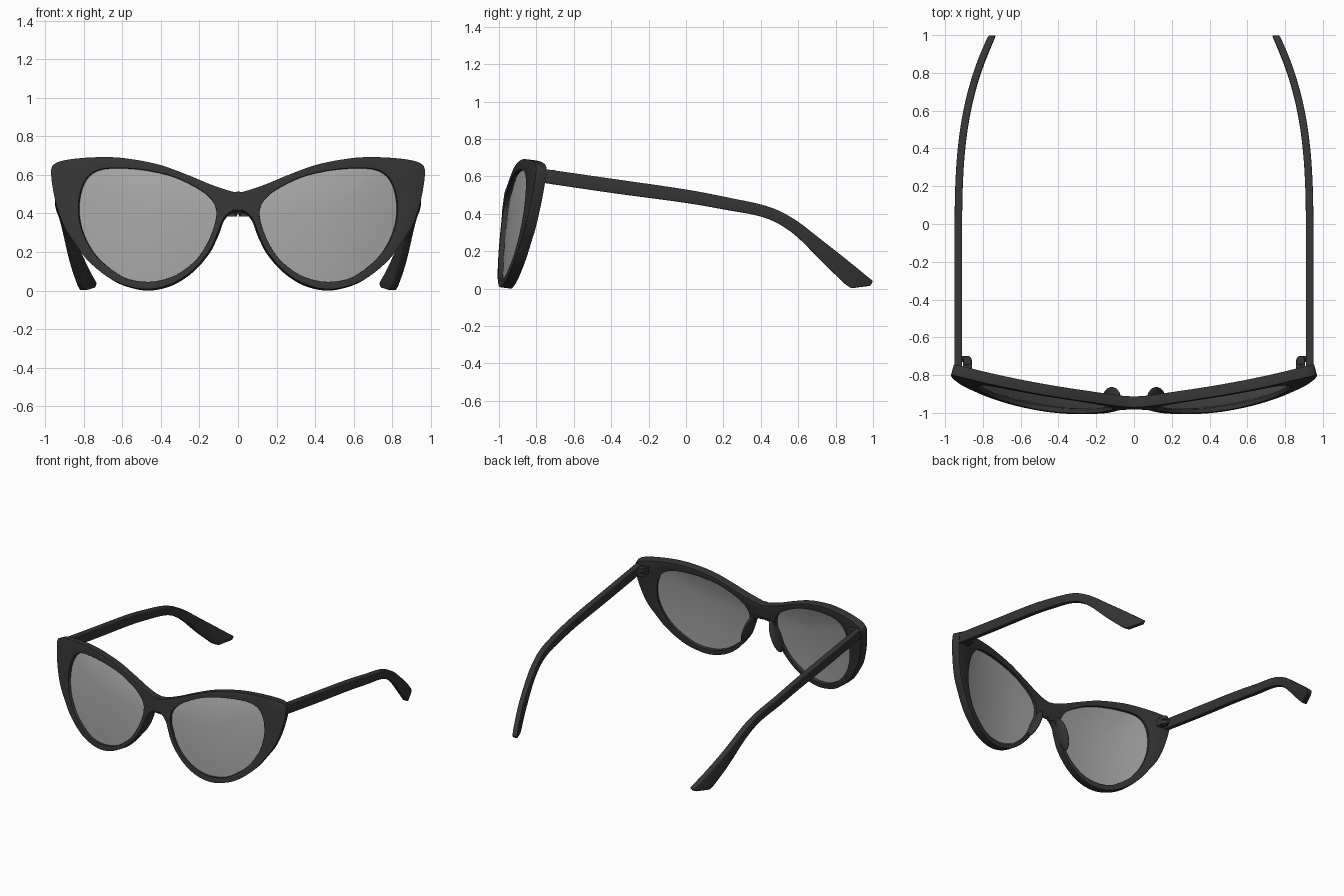
import bpy, bmesh, math
from mathutils import Vector

if "Cube" in bpy.data.objects:
    bpy.data.objects.remove(bpy.data.objects["Cube"])

def material(name, color):
    m = bpy.data.materials.new(name)
    m.diffuse_color = color
    m.use_nodes = True
    m.node_tree.nodes["Principled BSDF"].inputs["Base Color"].default_value = m.diffuse_color
    return m

DARK = material("dark_plastic", (0.035, 0.035, 0.035, 1))
TINT = material("tinted_lens", (0.37, 0.37, 0.37, 0.5))

def spline(pts, steps=6):
    """Smooth curve through pts[1:-1]; the end points only steer it."""
    P = [Vector(p) for p in pts]
    out = []
    for a, b, c, d in zip(P, P[1:], P[2:], P[3:]):
        for i in range(steps):
            t = i / steps
            out.append(0.5 * (2*b + (c - a)*t + (2*a - 5*b + 4*c - d)*t*t + (3*b - a - 3*c + d)*t**3))
    return out + [P[-2]]

def finish(name, verts, faces, mat, solid=0, bevel=0):
    """Make half a part, mirror it, then thicken and round it."""
    me = bpy.data.meshes.new(name)
    me.from_pydata([tuple(v) for v in verts], [], faces)
    bm = bmesh.new()
    bm.from_mesh(me)
    bmesh.ops.recalc_face_normals(bm, faces=bm.faces)
    if solid and sum(f.normal.y for f in bm.faces) > 0:
        bmesh.ops.reverse_faces(bm, faces=bm.faces)
    bm.to_mesh(me)
    bm.free()
    ob = bpy.data.objects.new(name, me)
    bpy.context.collection.objects.link(ob)
    me.materials.append(mat)
    ob.modifiers.new("mirror", 'MIRROR').merge_threshold = 0.0005
    if solid:
        s = ob.modifiers.new("solid", 'SOLIDIFY')
        s.thickness, s.offset = solid, 0
    if bevel:
        b = ob.modifiers.new("bevel", 'BEVEL')
        b.width, b.segments, b.angle_limit = bevel, 3, math.radians(50)
    bpy.ops.object.select_all(action='DESELECT')
    ob.select_set(True)
    bpy.context.view_layer.objects.active = ob
    bpy.ops.object.convert(target='MESH')
    bpy.ops.object.shade_smooth_by_angle(angle=math.radians(40))

# Half outline of the front and the lens opening, as (x, z)
OUTER = [(-.12, .54), (0, .51), (.12, .54), (.25, .593), (.40, .648), (.56, .68), (.69, .689),
         (.845, .68), (.937, .658), (.962, .61), (.942, .47), (.90, .34), (.845, .25), (.77, .15),
         (.66, .06), (.56, .018), (.455, .004), (.34, .032), (.235, .10), (.148, .20), (.105, .29),
         (.078, .36), (.04, .403), (0, .41), (-.04, .403)]
HOLE = [(.585, .632), (.455, .618), (.325, .585), (.195, .52), (.13, .46), (.11, .39), (.135, .29),
        (.195, .18), (.275, .105), (.36, .06), (.465, .042), (.585, .065), (.715, .16), (.79, .275),
        (.82, .395), (.81, .51), (.77, .59), (.70, .627)]
outer = spline(OUTER)
hole = spline([HOLE[-1]] + HOLE + HOLE[:2])[:-1]
C = Vector((.46, .42))

def ray(poly, a):
    """Point where a ray from the lens centre meets the outline."""
    d = Vector((math.cos(a), math.sin(a)))
    for p, q in zip(poly, poly[1:] + poly[:1]):
        e, w = q - p, p - C
        den = d.x * e.y - d.y * e.x
        if abs(den) < 1e-9:
            continue
        t = (w.x * e.y - w.y * e.x) / den
        s = (w.x * d.y - w.y * d.x) / den
        if t > 0 and -1e-5 <= s <= 1 + 1e-5:
            r = C + d * t
            return Vector((0 if abs(r.x) < 1e-4 else r.x, r.y))

def curved(p, bulge=0):
    """Wrap and tilt a flat point onto the curved front."""
    y = -.999 + .155 * p.x**2 + .132 * p.y - .01 * math.exp(-(p.x / .15)**2)
    return (p.x, y - bulge, p.y)

# One ray per outline point, plus a few along the centre line
targets = outer + [outer[-1].lerp(outer[0], i / 6) for i in range(1, 6)]
angles = sorted(math.atan2(p.y - C.y, p.x - C.x) % (2 * math.pi) for p in targets)
N = len(angles)

def ring_faces(rings):
    return [(r*N + i, r*N + (i+1) % N, (r+1)*N + (i+1) % N, (r+1)*N + i)
            for r in range(rings - 1) for i in range(N)]

inner_ring = [ray(hole, a) for a in angles]
outer_ring = [ray(outer, a) for a in angles]

# Front frame
finish("front_frame", [curved(p) for p in inner_ring + outer_ring], ring_faces(2), DARK,
       solid=.058, bevel=.01)

# Lenses, slightly domed
scales = [.12, .35, .6, .82, 1.012]
verts = [curved(C.lerp(p, s), .022 * (1 - s*s)) for s in scales for p in inner_ring]
faces = ring_faces(len(scales)) + [(i, (i+1) % N, len(scales) * N) for i in range(N)]
finish("lenses", verts + [curved(C, .022)], faces, TINT, solid=.012)

# Temples: top edge (y, z) and bottom edge (y, z) at each station
STATIONS = [(-.78, .643, -.78, .568), (-.4, .588, -.4, .512), (0, .53, 0, .458),
            (.25, .482, .22, .42), (.4, .45, .36, .395), (.5, .415, .45, .368),
            (.6, .357, .53, .325), (.7, .28, .61, .262), (.85, .162, .73, .14),
            (1.0, .04, .855, .02), (.985, .015, .885, .002)]
def side_x(y):
    return .93 - .18 * (max(0, y + .1) / 1.1)**3

path = spline([STATIONS[0]] + STATIONS[:-1] + [STATIONS[-2]], 5) + [Vector(STATIONS[-1])]
verts, faces = [], []
for ty, tz, by, bz in path:
    verts += [(side_x(y) + w, y, z) for y, z, w in
              ((ty, tz, -.02), (ty, tz, .02), (by, bz, .02), (by, bz, -.02))]
for k in range(len(path) - 1):
    faces += [(4*k + i, 4*k + (i+1) % 4, 4*k + 4 + (i+1) % 4, 4*k + 4 + i) for i in range(4)]
last = 4 * (len(path) - 1)
faces += [(3, 2, 1, 0), (last, last + 1, last + 2, last + 3)]
finish("temples", verts, faces, DARK, bevel=.007)

# Nose pads and hinges on both sides
def style(name, bevel=0):
    ob = bpy.context.object
    ob.name = name
    ob.data.materials.append(DARK)
    if bevel:
        b = ob.modifiers.new("bevel", 'BEVEL')
        b.width, b.segments = bevel, 2
    bpy.ops.object.shade_smooth_by_angle(angle=math.radians(40))

for side, sx in (("right", 1), ("left", -1)):
    bpy.ops.mesh.primitive_uv_sphere_add(segments=24, ring_count=16, radius=1,
        location=(sx * .118, -.925, .30), rotation=(0, -sx * .38, 0))
    bpy.context.object.scale = (.021, .062, .12)
    style("nose_pad_" + side)
    for z in (.582, .618):
        bpy.ops.mesh.primitive_cylinder_add(vertices=20, radius=.024, depth=.03,
            location=(sx * .882, -.723, z))
        style("hinge_knuckle_" + side, .003)
    bpy.ops.mesh.primitive_cube_add(size=1, location=(sx * .882, -.752, .60))
    bpy.context.object.scale = (.048, .055, .055)
    style("hinge_plate_" + side)
    bpy.ops.mesh.primitive_cube_add(size=1, location=(sx * .898, -.715, .60))
    bpy.context.object.scale = (.04, .03, .03)
    style("hinge_arm_" + side)
